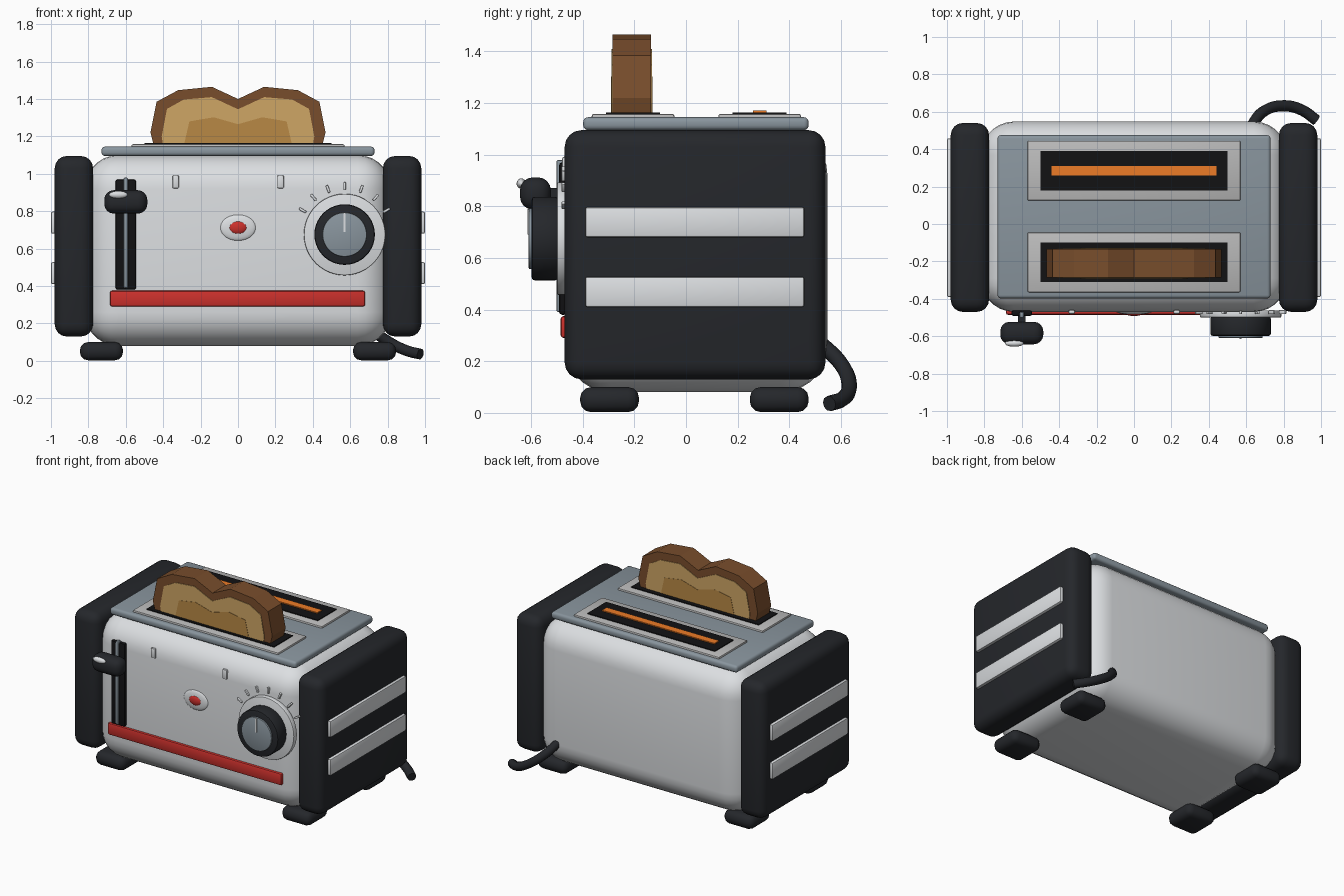
import bpy, bmesh, math
from mathutils import Matrix, Vector

if "Cube" in bpy.data.objects:
    bpy.data.objects.remove(bpy.data.objects["Cube"])


def material(name, r, g, b):
    m = bpy.data.materials.new(name)
    m.diffuse_color = (r, g, b, 1)
    m.use_nodes = True
    m.node_tree.nodes["Principled BSDF"].inputs["Base Color"].default_value = m.diffuse_color
    return m


DARK = material("dark_plastic", 0.018, 0.02, 0.024)
BLACK = material("black", 0.006, 0.006, 0.007)
STEEL = material("brushed_steel", 0.72, 0.74, 0.76)
SLATE = material("slate_metal", 0.25, 0.30, 0.34)
FRAME = material("frame_metal", 0.5, 0.5, 0.5)
RED = material("red", 0.6, 0.03, 0.025)
ORANGE = material("glow", 0.85, 0.2, 0.02)
CRUST = material("crust", 0.19, 0.075, 0.025)
CRUMB = material("crumb", 0.62, 0.38, 0.13)
TOASTED = material("toasted_crumb", 0.48, 0.25, 0.06)


def finish(name, bm, mat, smooth=True):
    bmesh.ops.recalc_face_normals(bm, faces=bm.faces)
    me = bpy.data.meshes.new(name)
    bm.to_mesh(me)
    bm.free()
    ob = bpy.data.objects.new(name, me)
    bpy.context.collection.objects.link(ob)
    me.materials.append(mat)
    if smooth:
        bpy.ops.object.select_all(action='DESELECT')
        ob.select_set(True)
        bpy.context.view_layer.objects.active = ob
        bpy.ops.object.shade_smooth_by_angle(angle=math.radians(40))
    return ob


def box(name, x, y, z, mat, bevel=0.0, seg=2):
    """Box between (low, high) limits on every axis, with rounded edges."""
    bm = bmesh.new()
    bmesh.ops.create_cube(bm, size=1)
    for v in bm.verts:
        v.co = Vector([(a + b) / 2 + c * (b - a) for (a, b), c in zip((x, y, z), v.co)])
    if bevel:
        bmesh.ops.bevel(bm, geom=bm.edges[:], offset=bevel, segments=seg,
                        profile=0.5, affect='EDGES', clamp_overlap=True)
    return finish(name, bm, mat)


def dial(name, x, z, r, y, mat, sides=40, bevel=0.0):
    """Cylinder facing the front."""
    bm = bmesh.new()
    bmesh.ops.create_cone(bm, cap_ends=True, segments=sides, radius1=r, radius2=r,
                          depth=y[1] - y[0],
                          matrix=Matrix.Translation((x, sum(y) / 2, z)) @ Matrix.Rotation(math.pi / 2, 4, 'X'))
    if bevel:
        rim = [e for e in bm.edges if abs(e.verts[0].co.y - e.verts[1].co.y) < 1e-5]
        bmesh.ops.bevel(bm, geom=rim, offset=bevel, segments=2, profile=0.5, affect='EDGES')
    return finish(name, bm, mat)


def dome(name, loc, scale, mat, u=24, v=12):
    bm = bmesh.new()
    bmesh.ops.create_uvsphere(bm, u_segments=u, v_segments=v, radius=1,
                              matrix=Matrix.Translation(loc) @ Matrix.Diagonal((*scale, 1)))
    return finish(name, bm, mat)


def slice_shape(name, half, y, mat):
    """Mirrored x/z half outline, extruded along y."""
    outline = half + [(-px, pz) for px, pz in reversed(half) if px]
    bm = bmesh.new()
    face = bm.faces.new([bm.verts.new((px, y[0], pz)) for px, pz in outline])
    ext = bmesh.ops.extrude_face_region(bm, geom=[face])["geom"]
    bmesh.ops.translate(bm, vec=(0, y[1] - y[0], 0),
                        verts=[g for g in ext if isinstance(g, bmesh.types.BMVert)])
    bmesh.ops.triangulate(bm, faces=[f for f in bm.faces if len(f.verts) > 4])
    if not any(abs(f.calc_center_median().y - y[0]) < 1e-5 for f in bm.faces):
        bm.faces.new([v for v in bm.verts if abs(v.co.y - y[0]) < 1e-5])
    return finish(name, bm, mat, smooth=False)


# Body shell and lid
box("body", (-0.82, 0.82), (-0.47, 0.548), (0.08, 1.10), STEEL, 0.18, 7)
box("top_plate", (-0.73, 0.73), (-0.398, 0.475), (1.095, 1.145), SLATE, 0.018, 3)

# End panels with trim strips, and feet
for s, side in ((-1, "left"), (1, "right")):
    def span(a, b):
        return tuple(sorted((s * a, s * b)))
    box(side + "_end_panel", span(0.775, 0.98), (-0.47, 0.54), (0.13, 1.095), DARK, 0.065, 4)
    for i, z in enumerate((0.41, 0.68)):
        box(f"{side}_trim_strip_{i}", span(0.965, 1.0), (-0.39, 0.458), (z, z + 0.117), STEEL, 0.009)
    for y, end in ((-0.41, "front"), (0.247, "back")):
        box(f"{end}_{side}_foot", span(0.615, 0.845), (y, y + 0.228), (0.003, 0.1), DARK, 0.042, 3)

# Bread slots with glowing elements
for y, name in ((-0.205, "front"), (0.285, "back")):
    box(name + "_slot_frame", (-0.57, 0.57), (y - 0.16, y + 0.16), (1.13, 1.158), FRAME, 0.008)
    box(name + "_slot", (-0.5, 0.5), (y - 0.105, y + 0.105), (1.14, 1.164), BLACK)
    box(name + "_heating_element", (-0.44, 0.44), (y - 0.026, y + 0.026), (1.15, 1.171), ORANGE)

# Toast slice: crust, crumb and browned middle
slice_shape("toast_crust", [(0, 1.40), (0.14, 1.465), (0.32, 1.447), (0.435, 1.385),
                            (0.468, 1.22), (0.45, 1.15)], (-0.285, -0.135), CRUST)
slice_shape("toast_crumb", [(0, 1.345), (0.14, 1.41), (0.29, 1.397), (0.38, 1.347),
                            (0.408, 1.20), (0.40, 1.15)], (-0.289, -0.131), CRUMB)
slice_shape("toast_browned_middle", [(0, 1.265), (0.13, 1.302), (0.26, 1.28),
                                     (0.29, 1.15)], (-0.291, -0.129), TOASTED)

# Lever track, rail and handle
box("lever_track", (-0.655, -0.545), (-0.492, -0.46), (0.38, 0.97), BLACK, 0.012)
box("lever_rail", (-0.612, -0.588), (-0.502, -0.47), (0.39, 0.98), SLATE, 0.008)
box("lever_stem", (-0.62, -0.58), (-0.55, -0.48), (0.83, 0.87), DARK)
box("lever_handle", (-0.715, -0.485), (-0.643, -0.523), (0.787, 0.912), DARK, 0.05, 4)
dome("lever_highlight", (-0.64, -0.638, 0.888), (0.05, 0.018, 0.02), STEEL)

# Red band and centre button
box("red_band", (-0.685, 0.68), (-0.486, -0.455), (0.29, 0.375), RED, 0.012)
dome("button_bezel", (0, -0.468, 0.712), (0.096, 0.016, 0.07), STEEL)
dome("button", (0, -0.475, 0.712), (0.05, 0.017, 0.036), RED, 16, 8)

# Small front tabs
for i, x in enumerate((-0.333, 0.228)):
    box(f"front_tab_{i}", (x - 0.018, x + 0.018), (-0.48, -0.46), (0.922, 0.992), STEEL, 0.008)

# Browning dial
DX, DZ = 0.57, 0.675
dial("dial_plate", DX, DZ, 0.218, (-0.5, -0.462), STEEL, 48, 0.006)
dial("dial_knob", DX, DZ, 0.162, (-0.598, -0.495), DARK, 40, 0.012)
dial("dial_face", DX, DZ, 0.118, (-0.609, -0.59), SLATE, 40, 0.004)
box("dial_pointer", (DX - 0.006, DX + 0.006), (-0.614, -0.6), (0.69, 0.79), STEEL)
for i in range(7):
    a = math.radians(20 * i - 60)
    tick = box(f"dial_tick_{i}", (-0.007, 0.007), (-0.482, -0.46), (0.238, 0.28), STEEL, 0.004)
    tick.data.transform(Matrix.Translation((DX, 0, DZ)) @ Matrix.Rotation(a, 4, 'Y'))

# Power cord
cu = bpy.data.curves.new("power_cord", 'CURVE')
cu.dimensions = '3D'
cu.bevel_depth = 0.03
cu.bevel_resolution = 3
cu.use_fill_caps = True
cu.resolution_u = 6
path = [(0.62, 0.51, 0.28), (0.69, 0.6, 0.19), (0.80, 0.632, 0.105), (0.90, 0.608, 0.055), (0.975, 0.555, 0.036)]
sp = cu.splines.new('BEZIER')
sp.bezier_points.add(len(path) - 1)
for p, co in zip(sp.bezier_points, path):
    p.co = co
    p.handle_left_type = p.handle_right_type = 'AUTO'
cu.materials.append(DARK)
bpy.context.collection.objects.link(bpy.data.objects.new("power_cord", cu))
